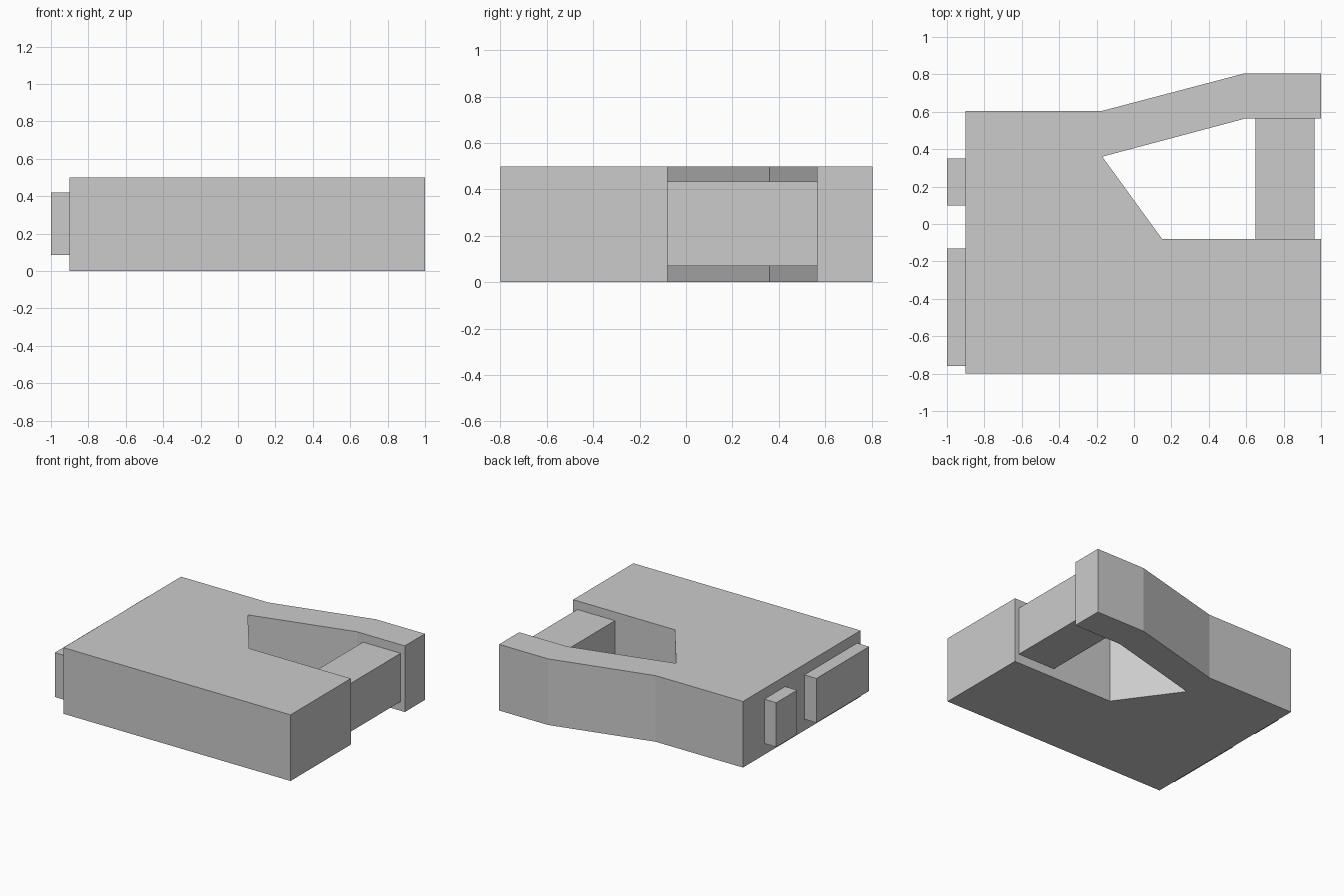
import bpy
import bmesh

cube = bpy.data.objects.get("Cube")
if cube:
    bpy.data.objects.remove(cube, do_unlink=True)

grey = bpy.data.materials.new("plain_grey")
grey.use_nodes = True
grey.diffuse_color = (0.6, 0.6, 0.6, 1)
grey.node_tree.nodes["Principled BSDF"].inputs["Base Color"].default_value = grey.diffuse_color


def extrude_outline(name, outline, bottom, top):
    """Extrude a plan outline upward into a closed solid."""
    bm = bmesh.new()
    face = bm.faces.new([bm.verts.new((x, y, bottom)) for x, y in outline])
    result = bmesh.ops.extrude_face_region(bm, geom=[face])
    raised = [v for v in result["geom"] if isinstance(v, bmesh.types.BMVert)]
    bmesh.ops.translate(bm, verts=raised, vec=(0, 0, top - bottom))
    bmesh.ops.recalc_face_normals(bm, faces=bm.faces)
    mesh = bpy.data.meshes.new(name)
    bm.to_mesh(mesh)
    bm.free()
    mesh.materials.append(grey)
    obj = bpy.data.objects.new(name, mesh)
    bpy.context.collection.objects.link(obj)
    return obj


def block(name, x0, x1, y0, y1, bottom, top):
    return extrude_outline(name, [(x0, y0), (x1, y0), (x1, y1), (x0, y1)], bottom, top)


# Main slab with an angled notch and a cranked rear arm
extrude_outline("body", [
    (-0.9, -0.8), (1, -0.8), (1, -0.08), (0.15, -0.08), (-0.17, 0.36),
    (0.6, 0.565), (1, 0.565), (1, 0.805), (0.59, 0.805), (-0.17, 0.605),
    (-0.9, 0.605)], 0, 0.5)

# Cross bar closing the notch
block("cross_bar", 0.65, 0.965, -0.08, 0.565, 0.07, 0.435)

# Raised pads on the right end
for name, y0, y1 in (("long_pad", -0.76, -0.13), ("short_pad", 0.1, 0.35)):
    block(name, -1, -0.9, y0, y1, 0.085, 0.42)
